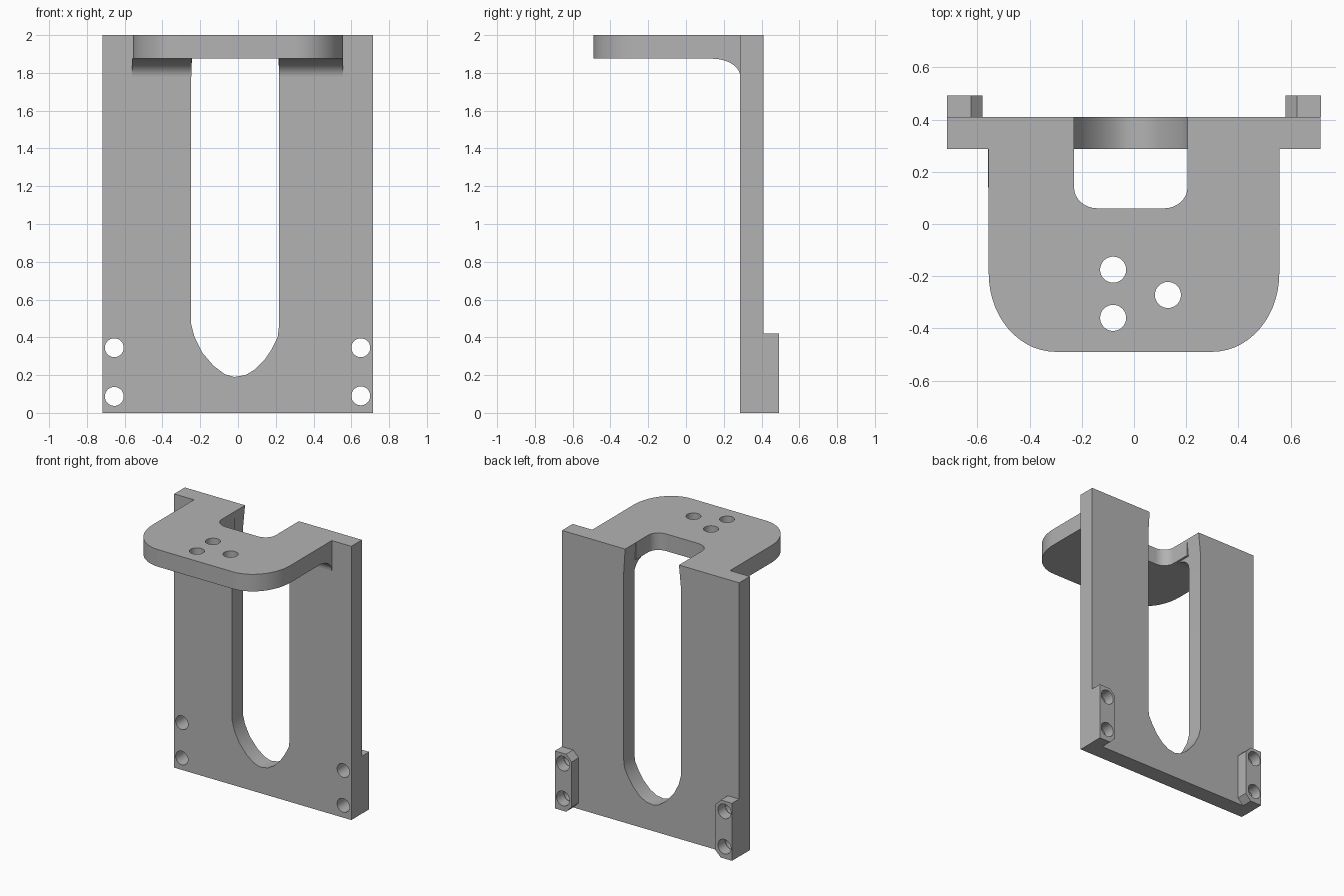
import bpy, bmesh
from math import sin, cos, pi, radians
from mathutils import Matrix, Euler, Vector

cube = bpy.data.objects.get("Cube")
if cube:
    bpy.data.objects.remove(cube, do_unlink=True)

grey = bpy.data.materials.new("plain grey")
grey.use_nodes = True
grey.diffuse_color = (0.45, 0.45, 0.45, 1)
grey.node_tree.nodes["Principled BSDF"].inputs["Base Color"].default_value = grey.diffuse_color

# Drawing planes: local x, y and extrusion axis
FLAT = (0, 0, 0)            # x, y extruded along z
UPRIGHT = (90, 0, 0)        # x, z extruded along y
SIDE = (90, 0, 90)          # y, z extruded along x


def arc(cx, cy, rx, ry, start, end, steps=14):
    angles = [radians(start + (end - start) * i / steps) for i in range(steps + 1)]
    return [(cx + rx * cos(a), cy + ry * sin(a)) for a in angles]


def hole(x, y, r=0.05):
    return arc(x, y, r, r, 0, 360, 32)[:-1]


def extrude_profile(name, loops, low, high, plane):
    """Fill an outline (with holes) and give it thickness between low and high."""
    curve = bpy.data.curves.new(name, 'CURVE')
    curve.dimensions = '2D'
    curve.fill_mode = 'BOTH'
    curve.extrude = (high - low) / 2
    for loop in loops:
        spline = curve.splines.new('POLY')
        spline.points.add(len(loop) - 1)
        for point, (u, v) in zip(spline.points, loop):
            point.co = (u, v, 0, 1)
        spline.use_cyclic_u = True
    helper = bpy.data.objects.new(name + " helper", curve)
    bpy.context.collection.objects.link(helper)
    bpy.context.view_layer.update()
    mesh = bpy.data.meshes.new_from_object(
        helper.evaluated_get(bpy.context.evaluated_depsgraph_get()))
    bpy.data.objects.remove(helper, do_unlink=True)

    axis = {FLAT: (0, 0, 1), UPRIGHT: (0, 1, 0), SIDE: (1, 0, 0)}[plane]
    turn = Euler([radians(a) for a in plane]).to_matrix().to_4x4()
    mesh.transform(Matrix.Translation(Vector(axis) * (low + high) / 2) @ turn)
    bm = bmesh.new()
    bm.from_mesh(mesh)
    bmesh.ops.remove_doubles(bm, verts=bm.verts, dist=0.0001)
    bmesh.ops.recalc_face_normals(bm, faces=bm.faces)
    bm.to_mesh(mesh)
    bm.free()
    mesh.materials.clear()
    mesh.materials.append(grey)
    obj = bpy.data.objects.new(name, mesh)
    bpy.context.collection.objects.link(obj)
    bpy.ops.object.select_all(action='DESELECT')
    obj.select_set(True)
    bpy.context.view_layer.objects.active = obj
    bpy.ops.object.shade_smooth_by_angle(angle=radians(30))
    return obj


# Upright plate with a long slot open at the top
bolts = [(-0.655, 0.345), (-0.655, 0.087), (0.65, 0.345), (0.65, 0.09)]
slot = [(0.205, 2), (0.217, 1.82), (0.217, 0.46), (0.21, 0.4), (0.18, 0.34),
        (0.14, 0.28), (0.09, 0.23), (0.04, 0.2), (-0.02, 0.19), (-0.07, 0.205),
        (-0.13, 0.25), (-0.19, 0.32), (-0.23, 0.4), (-0.248, 0.47),
        (-0.248, 1.82), (-0.23, 2)]
plate = [(-0.717, 0), (0.715, 0), (0.715, 2)] + slot + [(-0.717, 2)]
extrude_profile("upright_plate", [plate] + [hole(*b) for b in bolts],
                0.287, 0.41, UPRIGHT)

# Shelf with rounded front corners, a rear notch and three holes
shelf = (arc(-0.3, -0.19, 0.257, 0.3, 180, 270) + arc(0.3, -0.19, 0.257, 0.3, 270, 360)
         + [(0.557, 0.287), (0.205, 0.287)]
         + arc(0.115, 0.14, 0.09, 0.08, 0, -90, 8)
         + arc(-0.14, 0.14, 0.09, 0.08, 270, 180, 8)
         + [(-0.23, 0.287), (-0.557, 0.287)])
extrude_profile("shelf", [shelf, hole(-0.08, -0.175), hole(-0.08, -0.36),
                          hole(0.13, -0.272)], 1.875, 2, FLAT)

# Concave fillets beneath the shelf, one each side of the slot
fillet = [(0.287, 1.875)] + arc(0.14, 1.78, 0.147, 0.095, 90, 0)
for side, low, high in (("right", -0.56, -0.246), ("left", 0.216, 0.557)):
    extrude_profile(side + "_fillet", [fillet], low, high, SIDE)

# Rear mounting feet with chamfered inner corners
for side, s, pair in (("right", -1, bolts[:2]), ("left", 1, bolts[2:])):
    foot = [(0.716, 0), (0.716, 0.42), (0.625, 0.42), (0.58, 0.375),
            (0.58, 0.045), (0.625, 0)]
    extrude_profile(side + "_foot", [[(s * x, z) for x, z in foot]]
                    + [hole(x, z, 0.053) for x, z in pair], 0.41, 0.492, UPRIGHT)
